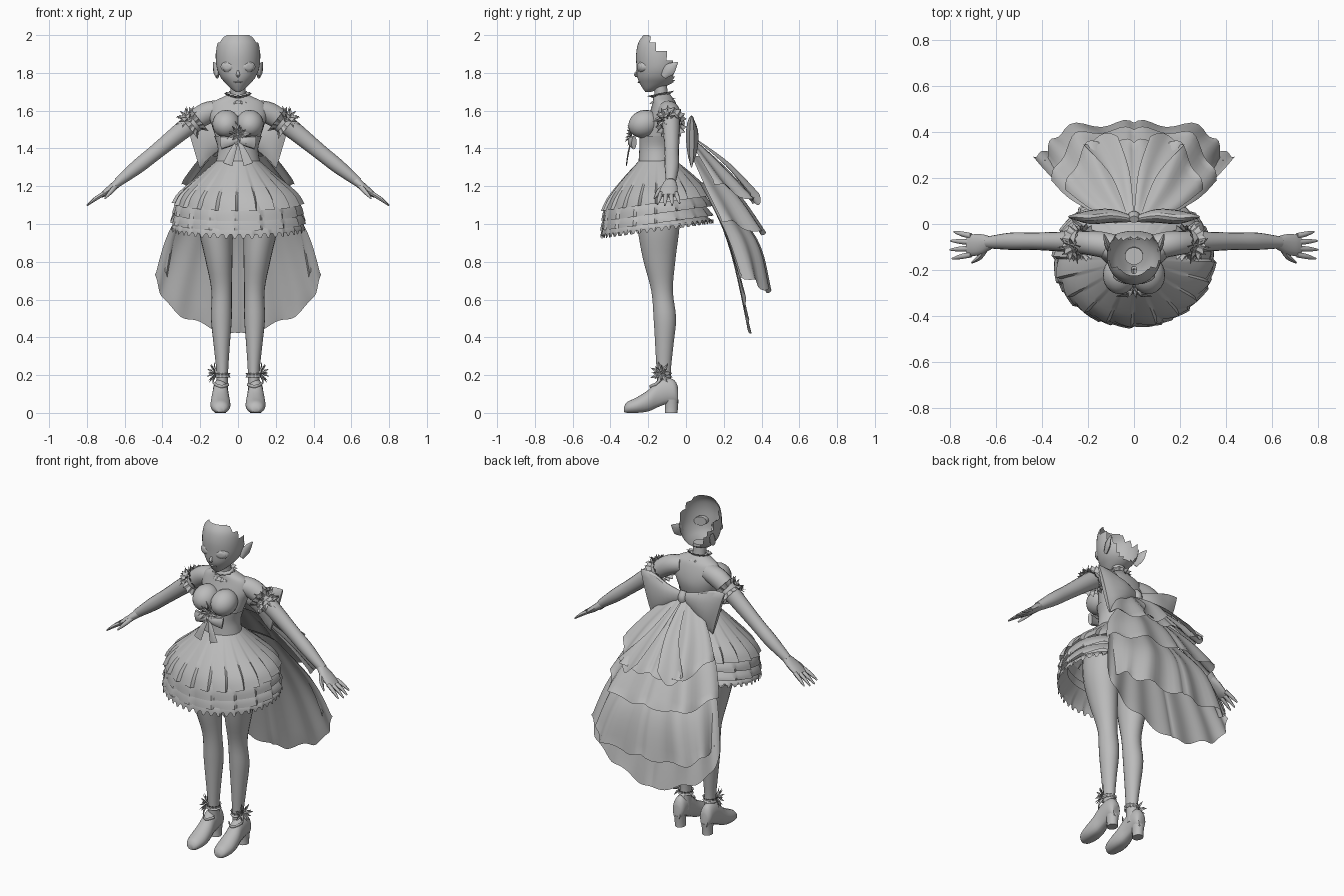
import bpy, math
from mathutils import Vector as V

grey = bpy.data.materials.new("plain_grey")
grey.diffuse_color = (0.5, 0.5, 0.5, 1)


def make(name, verts, faces, mirror=False, angle=45):
    me = bpy.data.meshes.new(name)
    me.from_pydata([tuple(v) for v in verts], [], faces)
    me.materials.append(grey)
    ob = bpy.data.objects.new(name, me)
    bpy.context.collection.objects.link(ob)
    if mirror:
        ob.modifiers.new("mirror", 'MIRROR').merge_threshold = 0.0001
    bpy.ops.object.select_all(action='DESELECT')
    ob.select_set(True)
    bpy.context.view_layer.objects.active = ob
    bpy.ops.object.shade_smooth_by_angle(angle=math.radians(angle))
    return ob


def smooth(pts, k=4):
    """Catmull-Rom through tuples of any length."""
    out = []
    for i in range(len(pts) - 1):
        a, b, c, d = pts[max(i - 1, 0)], pts[i], pts[i + 1], pts[min(i + 2, len(pts) - 1)]
        for s in range(k):
            t = s / k
            out.append(tuple(q + 0.5 * t * (r - p + t * (2 * p - 5 * q + 4 * r - w + t * (3 * (q - r) + w - p)))
                             for p, q, r, w in zip(a, b, c, d)))
    return out + [tuple(pts[-1])]


def ring(c, u, v, n):
    return [V(c) + V(u) * math.cos(2 * math.pi * i / n) + V(v) * math.sin(2 * math.pi * i / n) for i in range(n)]


def loft(name, rings, mirror=False, caps=True, closed=True, keep=None, angle=45):
    n = len(rings[0])
    verts = [p for r in rings for p in r]
    faces = []
    for j in range(len(rings) - 1):
        for i in range(n if closed else n - 1):
            k = (i + 1) % n
            f = (j * n + i, j * n + k, (j + 1) * n + k, (j + 1) * n + i)
            if keep is None or keep(sum((V(verts[q]) for q in f), V()) / 4):
                faces.append(f)
    if caps:
        faces += [tuple(range(n))[::-1], tuple(range((len(rings) - 1) * n, len(rings) * n))]
    return make(name, verts, faces, mirror, angle)


def column(name, rows, n=24, k=4, x=True, **kw):
    """Stacked level ellipses; rows are (z, x, y, rx, ry)."""
    return loft(name, [ring((cx, cy, z), (rx, 0, 0), (0, ry, 0), n) for z, cx, cy, rx, ry in smooth(rows, k)], **kw)


def limb(name, pts, n=14, k=4, up=(0, 1, 0), **kw):
    """Tube along a path; points are (x, y, z, width along up, thickness)."""
    pts = smooth(pts, k)
    rings = []
    for i, p in enumerate(pts):
        d = (V(pts[min(i + 1, len(pts) - 1)][:3]) - V(pts[max(i - 1, 0)][:3])).normalized()
        side = d.cross(V(up)).normalized()
        rings.append(ring(p[:3], side.cross(d) * p[3], side * p[4], n))
    return loft(name, rings, **kw)


def frill(name, c, axis, r, flare, h, n, mirror=False):
    """Zigzag ruffled ring round an axis."""
    q = V(axis).to_track_quat('Z', 'Y')
    rings = []
    for j, (rr, zz) in enumerate(((r + flare, -h), (r, -h * .3), (r, h * .3), (r + flare, h))):
        w = flare * .35 if j in (0, 3) else 0
        rings.append([V(c) + q @ V(((rr + w * (-1) ** i) * math.cos(math.pi * i / n),
                                    (rr + w * (-1) ** i) * math.sin(math.pi * i / n), zz)) for i in range(2 * n)])
    return loft(name, rings, mirror, caps=False, angle=20)


def flower(name, c, axis, r, mirror=False):
    q = V(axis).to_track_quat('Z', 'Y')
    verts, faces = [], []
    for layer in range(2):
        for i in range(7):
            a = 2 * math.pi * (i + layer / 2) / 7
            s, lift = r * (1 - .3 * layer), .25 + .5 * layer
            b = len(verts)
            for rad, off, z in ((.05, 0, 0), (.55, .3, .45), (1, 0, .9), (.55, -.3, .45), (.5, 0, .2)):
                verts.append(V(c) + q @ V((s * math.cos(a + off) * rad, s * math.sin(a + off) * rad, s * z * lift)))
            faces += [(b, b + 4, b + 1), (b + 4, b + 2, b + 1), (b, b + 3, b + 4), (b + 4, b + 3, b + 2)]
    return make(name, verts, faces, mirror, 15)


def sheet(name, rows, folds=0, amp=0, k=6, ku=10, notch=0):
    """Mirrored cloth; every row runs from the centre line to the side edge."""
    cols = [smooth(r, ku) for r in rows]
    grid = list(zip(*[smooth(list(c), k) for c in zip(*cols)]))
    m, w = len(grid) - 1, len(grid[0]) - 1
    out = []
    for j, row in enumerate(grid):
        t = j / m
        out.append([V(p) + V((.4 * i / w, .8, .3)) * amp * t * math.sin(folds * math.pi * i / w)
                    + V((0, 0, notch * (j == m) * math.cos(folds * math.pi * i / w))) for i, p in enumerate(row)])
    return loft(name, out, True, caps=False, closed=False, angle=50)


# --- head: open-backed face shell, ears, eyes, nose ---
def keep_face(p):
    cut = -.19 if p.z > 1.965 else -.15 if p.z > 1.92 else -.105 if p.z > 1.87 else -.065
    return p.y < cut


column("face", [(1.7, 0, -.2, .012, .016), (1.715, 0, -.185, .035, .042), (1.745, 0, -.16, .066, .085),
                (1.78, 0, -.148, .094, .11), (1.83, 0, -.142, .113, .12), (1.9, 0, -.14, .118, .124),
                (1.96, 0, -.14, .108, .112), (2.0, 0, -.15, .075, .075)], 40, caps=False, keep=keep_face)
limb("nose", [(0, -.255, 1.815, .004, .004), (0, -.268, 1.79, .01, .008), (0, -.252, 1.778, .004, .003)], 8, 3, up=(1, 0, 0))
limb("lips", [(-.024, -.246, 1.752, .002, .002), (0, -.25, 1.751, .005, .006), (.024, -.246, 1.752, .002, .002)], 8, 3, up=(0, 0, 1))
limb("ear", [(.108, -.12, 1.78, .016, .008), (.118, -.085, 1.82, .032, .012), (.13, -.045, 1.855, .004, .003)], 8, 3,
     up=(0, 0, 1), mirror=True)
for nm, rx, rz, y in (("eye_rim", .034, .027, 0), ("eye", .027, .021, -.004)):
    loft(nm, [ring((.058, -.232 + y + d, 1.832), (rx * s, .38 * rx * s, 0), (0, 0, rz * s), 20)
              for s, d in ((1, .012), (1, -.012), (.85, -.016), (.4, -.018))], True)
column("neck", [(1.62, 0, -.125, .05, .045), (1.68, 0, -.13, .04, .036), (1.75, 0, -.14, .04, .038)], 18)
frill("choker", (0, -.13, 1.67), (0, -.2, 1), .045, .022, .022, 14)

# --- torso ---
column("torso", [(1.69, 0, -.125, .042, .038), (1.67, 0, -.122, .085, .05), (1.64, 0, -.115, .138, .062),
                 (1.58, 0, -.115, .155, .08), (1.52, 0, -.122, .138, .092), (1.45, 0, -.14, .116, .095),
                 (1.39, 0, -.15, .1, .088), (1.3, 0, -.155, .115, .092)], 32)
loft("bust", [ring((.062, -.222 - .083 * math.sin(a), 1.53 - .008 * math.sin(a)), (.074 * math.cos(a), 0, 0),
                   (0, 0, .074 * math.cos(a)), 20) for a in [math.radians(-60 + 14.5 * i) for i in range(11)]], True)
column("corset", [(1.465, 0, -.14, .126, .106), (1.4, 0, -.15, .107, .097), (1.32, 0, -.155, .118, .097)], 32, caps=False)


# --- skirt tiers ---
def skirt(name, prof, pleats, amp, saw=0):
    n, rings = pleats * 8, []
    prof = smooth(prof, 4)
    for j, (z, rx, ry) in enumerate(prof):
        t, row = j / (len(prof) - 1), []
        for i in range(n):
            a = 2 * math.pi * i / n
            f = 1 + amp * t * (2 * ((i % 8) / 7) - 1)
            drop = saw * (-1) ** (i // 2) if j == len(prof) - 1 else 0
            row.append(V((rx * f * math.cos(a), -.153 + ry * f * math.sin(a), z + t * .04 * math.sin(a) + drop)))
        rings.append(row)
    loft(name, rings, caps=False, angle=35)


skirt("overskirt", [(1.34, .108, .092), (1.26, .2, .175), (1.17, .305, .255), (1.11, .34, .287)], 20, .035)
skirt("middle_tier", [(1.16, .28, .24), (1.1, .33, .278), (1.055, .342, .29)], 16, .022)
skirt("lower_tier", [(1.1, .29, .25), (1.04, .34, .285), (1.005, .352, .296)], 16, .022)
skirt("hem_frill", [(1.05, .29, .25), (1.0, .342, .288), (.975, .35, .297)], 24, .012, .012)

# --- legs, shoes ---
column("leg", [(1.2, .1, -.15, .105, .12), (1.0, .118, -.146, .094, .114), (.82, .102, -.142, .073, .088),
               (.65, .087, -.127, .054, .058), (.5, .088, -.112, .055, .06), (.35, .086, -.115, .042, .048),
               (.2, .083, -.118, .03, .037), (.1, .085, -.11, .034, .042)], 22, mirror=True)
shoe = [(-.328, .004, .03, .018), (-.31, 0, .055, .04), (-.26, 0, .078, .053), (-.2, .008, .115, .05),
        (-.15, .03, .165, .042), (-.1, .048, .178, .04), (-.06, .05, .165, .037), (-.042, .052, .13, .024)]
rows = []
for y, lo, hi, w in smooth(shoe, 3):
    rows.append([V((.093 + w * math.cos(a), y, max(lo, (lo + hi) / 2 + .56 * (hi - lo) * math.sin(a))))
                 for a in [2 * math.pi * i / 20 for i in range(20)]])
loft("shoe", rows, True)
column("heel", [(0, .093, -.078, .03, .034), (.03, .093, -.077, .03, .034), (.07, .093, -.077, .034, .038)], 16, 2, mirror=True)
frill("ankle_strap", (.084, -.118, .2), (0, 0, 1), .038, .006, .012, 12, True)
flower("ankle_flower", (.122, -.13, .21), (1, -.35, .1), .065, True)
limb("shoe_strap", [(.05, -.16, .15, .008, .004), (.09, -.19, .14, .008, .004), (.13, -.15, .16, .008, .004),
                    (.122, -.12, .2, .008, .004)], 8, up=(0, 0, 1), mirror=True)

# --- arms, hands ---
limb("arm", [(.09, -.1, 1.605, .055, .05), (.17, -.085, 1.585, .055, .058), (.27, -.078, 1.515, .046, .05),
             (.43, -.075, 1.385, .038, .041), (.53, -.075, 1.305, .038, .038), (.635, -.08, 1.222, .026, .025)],
     16, mirror=True)
limb("palm", [(.62, -.08, 1.232, .026, .024), (.66, -.087, 1.198, .043, .021), (.7, -.092, 1.167, .047, .018),
              (.725, -.092, 1.15, .042, .012)], 14, mirror=True)
for i in range(4):
    y, s = -.052 - .027 * i, (.82, .97, 1, .9)[i]
    y2 = y + .012 * (1.5 - i)
    limb("finger", [(.708, y, 1.163, .012, .012), (.708 + .05 * s, (y + y2) / 2, 1.163 - .032 * s, .011, .01),
                    (.708 + .092 * s, y2, 1.163 - .066 * s, .004, .004)], 8, 3, mirror=True)
limb("thumb", [(.645, -.105, 1.205, .014, .014), (.672, -.145, 1.172, .013, .012), (.705, -.168, 1.135, .004, .004)],
     8, 3, up=(0, 0, 1), mirror=True)
frill("arm_frill", (.235, -.08, 1.535), (.78, 0, -.62), .054, .022, .035, 14, True)
flower("arm_flower", (.265, -.105, 1.56), (.6, -.55, .6), .075, True)

# --- front bow ---
flower("front_flower", (0, -.285, 1.475), (0, -1, .15), .07)
limb("front_bow_loop", [(0, -.285, 1.44, .012, .01), (.04, -.29, 1.437, .026, .018), (.09, -.275, 1.43, .036, .014)],
     12, up=(0, 0, 1), mirror=True, angle=30)
limb("front_bow_tail", [(.005, -.29, 1.44, .008, .004), (.03, -.305, 1.38, .018, .004), (.055, -.315, 1.315, .026, .003)],
     8, up=(1, 0, 0), mirror=True)

# --- back bow ---
limb("back_bow_knot", [(0, .02, 1.51, .02, .016), (0, .035, 1.475, .026, .022), (0, .035, 1.44, .02, .016)], 12, up=(1, 0, 0))
limb("back_bow_loop", [(0, .02, 1.475, .025, .012), (.1, .035, 1.465, .07, .03), (.19, .03, 1.45, .125, .03),
                       (.245, .03, 1.435, .145, .012)], 16, up=(-.3, 0, 1), mirror=True, angle=30)
sheet("back_bow_tail", [[(.0, .04, 1.46), (.015, .04, 1.46), (.03, .035, 1.46)],
                        [(.02, .23, 1.32), (.06, .23, 1.31), (.1, .21, 1.31)],
                        [(.07, .38, 1.17), (.15, .385, 1.1), (.22, .345, 1.16)]], 2, .012)

# --- trailing bustle layers ---
sheet("bustle_top", [[(0, .03, 1.46), (.04, .025, 1.465), (.08, .0, 1.47)],
                     [(0, .2, 1.3), (.13, .18, 1.31), (.21, .08, 1.34)],
                     [(0, .355, 1.12), (.2, .345, 1.13), (.3, .15, 1.22)]], 5, .018, notch=.012)
sheet("bustle_middle", [[(0, .08, 1.36), (.07, .07, 1.36), (.14, .03, 1.36)],
                        [(0, .28, 1.15), (.18, .26, 1.15), (.28, .11, 1.18)],
                        [(0, .41, .95), (.25, .385, .96), (.36, .19, 1.02)]], 5, .018, notch=.01)
sheet("bustle_lower", [[(0, .15, 1.2), (.1, .14, 1.2), (.2, .08, 1.22)],
                       [(0, .37, .92), (.22, .35, .92), (.34, .2, .96)],
                       [(0, .44, .645), (.3, .415, .66), (.39, .28, .74)]], 6, .018, notch=.012)
sheet("train", [[(0, .1, 1.22), (.08, .1, 1.22), (.16, .09, 1.22), (.22, .07, 1.22)],
                [(0, .24, .85), (.15, .24, .85), (.28, .235, .88), (.37, .215, .95)],
                [(0, .34, .41), (.2, .33, .47), (.37, .315, .57), (.44, .295, .72)]], 6, .01, notch=.012)
